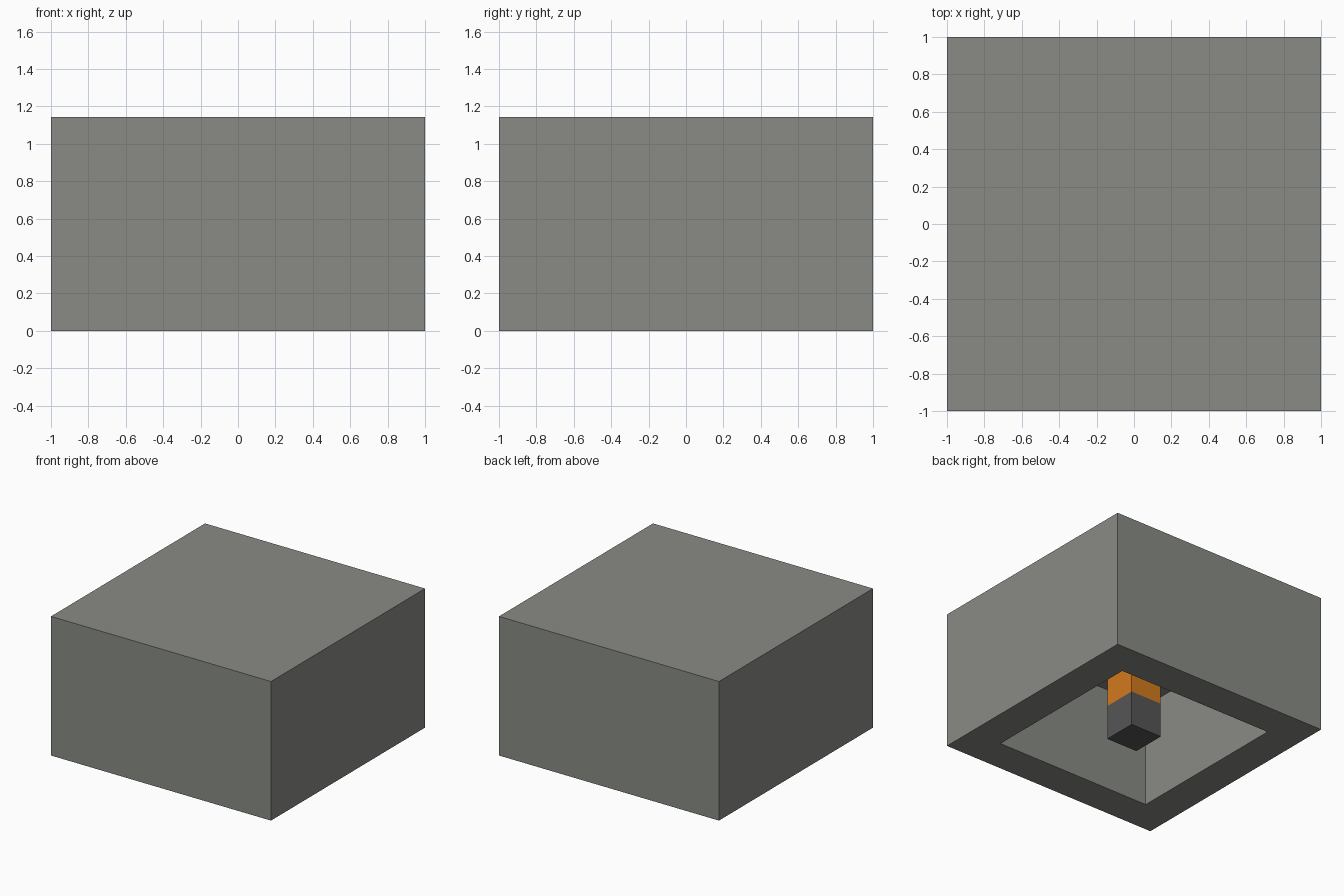
import bpy
import bmesh
from mathutils import Matrix, Vector

default = bpy.data.objects.get("Cube")
if default:
    bpy.data.objects.remove(default, do_unlink=True)

U = 1 / 7  # one block unit; the shell is 14 units wide


def material(name, rgb):
    mat = bpy.data.materials.new(name)
    mat.use_nodes = True
    color = (*rgb, 1)
    mat.diffuse_color = color
    mat.node_tree.nodes["Principled BSDF"].inputs["Base Color"].default_value = color
    return mat


def box(name, width, bottom, top, mat, cavity=None):
    """Square box centred on the z axis; cavity = (rim, depth) hollows it from below."""
    bm = bmesh.new()
    bmesh.ops.create_cube(bm, size=1, matrix=Matrix.LocRotScale(
        Vector((0, 0, (bottom + top) / 2)) * U, None, Vector((width, width, top - bottom)) * U))
    if cavity:
        rim, depth = cavity
        bm.normal_update()
        floor = min(bm.faces, key=lambda f: f.calc_center_median().z)
        bmesh.ops.inset_region(bm, faces=[floor], thickness=rim * U, use_even_offset=True)
        result = bmesh.ops.extrude_face_region(bm, geom=[floor])
        verts = [g for g in result["geom"] if isinstance(g, bmesh.types.BMVert)]
        bmesh.ops.translate(bm, verts=verts, vec=(0, 0, depth * U))
        if floor.is_valid:
            bmesh.ops.delete(bm, geom=[floor], context="FACES_ONLY")
    bmesh.ops.recalc_face_normals(bm, faces=bm.faces)
    mesh = bpy.data.meshes.new(name)
    bm.to_mesh(mesh)
    bm.free()
    mesh.materials.append(mat)
    obj = bpy.data.objects.new(name, mesh)
    bpy.context.collection.objects.link(obj)
    return obj


stone = material("stone grey", (0.252, 0.26, 0.235))
dark = material("dark grey", (0.093, 0.093, 0.093))
orange = material("orange", (0.65, 0.195, 0.013))

# Hollow shell, open underneath
box("shell", 14, 0, 8, stone, cavity=(2, 6))

# Central post hanging from the ceiling of the cavity
box("post_tip", 2, 0, 2, dark)
box("post_stem", 2, 2, 6, orange)
